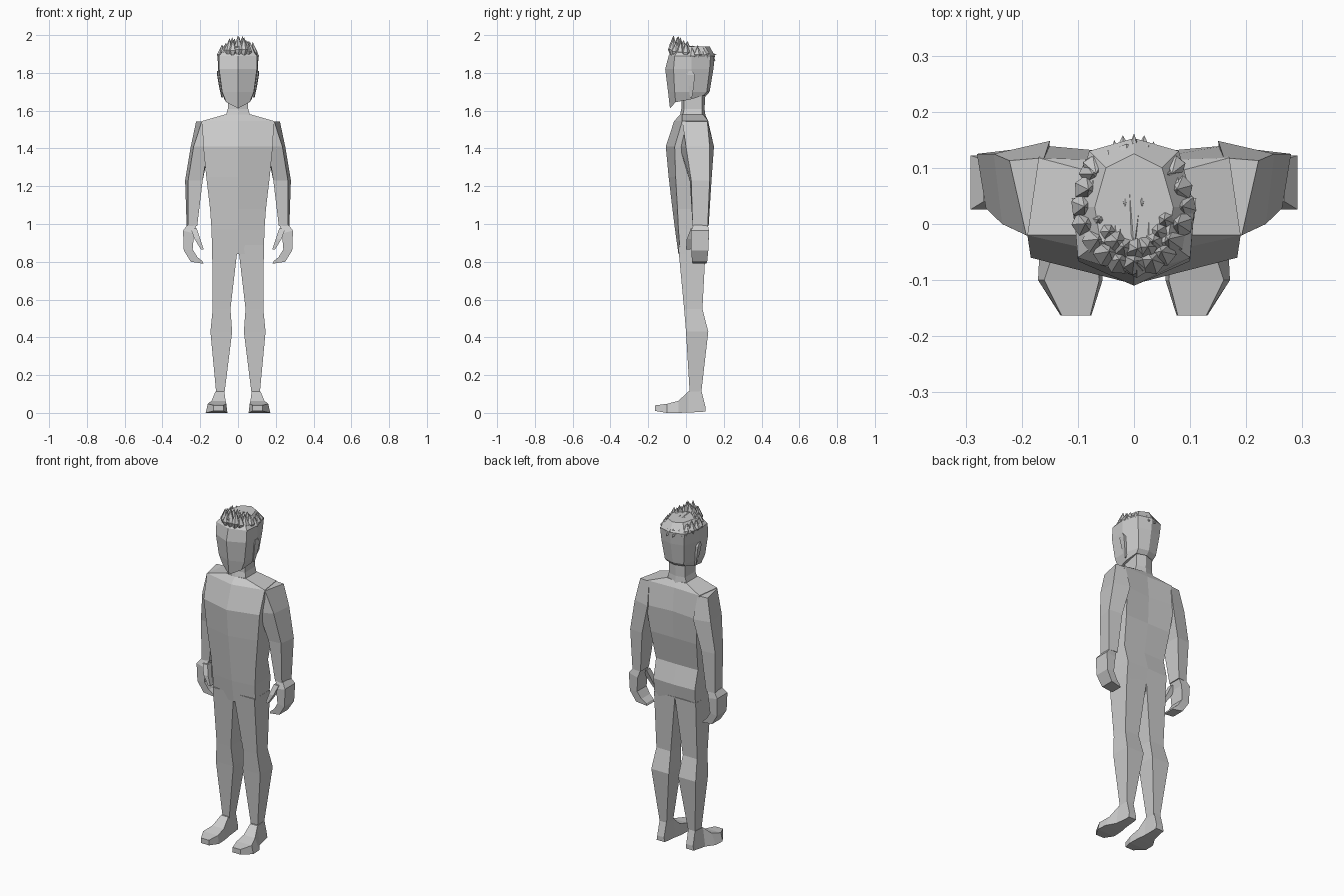
import bpy, bmesh, math, random
from mathutils import Vector, Matrix

random.seed(4)
grey = bpy.data.materials.new("plain_grey")
grey.diffuse_color = (0.6, 0.6, 0.6, 1)


def finish(name, bm, mirror=False):
    bmesh.ops.recalc_face_normals(bm, faces=bm.faces)
    mesh = bpy.data.meshes.new(name)
    bm.to_mesh(mesh)
    bm.free()
    mesh.materials.append(grey)
    obj = bpy.data.objects.new(name, mesh)
    bpy.context.collection.objects.link(obj)
    if mirror:
        obj.modifiers.new("mirror", 'MIRROR').use_mirror_merge = False
    return obj


def loft(name, rings, mirror=False):
    """Skin a list of closed rings of 3D points and cap the ends."""
    bm = bmesh.new()
    rows = [[bm.verts.new(p) for p in ring] for ring in rings]
    n = len(rows[0])
    for a, b in zip(rows, rows[1:]):
        for i in range(n):
            j = (i + 1) % n
            bm.faces.new((a[i], a[j], b[j], b[i]))
    bm.faces.new(rows[0])
    bm.faces.new(rows[-1])
    return finish(name, bm, mirror)


def symmetric(half):
    """Close a half ring that starts and ends on the centre line."""
    return half + [(-x, y, z) for x, y, z in reversed(half[1:-1])]


def box_ring(z, x0, x1, y0, y1):
    return [(x0, y0, z), (x1, y0, z), (x1, y1, z), (x0, y1, z)]


# Torso: height, front centre y, front corner, back corner, back centre y
torso = [
    (0.84, -.040, (.137, -.030), (.135, .100), .092),
    (0.97, -.058, (.140, -.040), (.136, .112), .118),
    (1.08, -.072, (.148, -.045), (.138, .085), .088),
    (1.25, -.092, (.168, -.055), (.152, .118), .118),
    (1.41, -.107, (.184, -.060), (.165, .140), .125),
    (1.545, -.063, (.190, -.020), (.170, .118), .112),
    (1.58, -.030, (.068, -.020), (.065, .090), .100),
]
loft("torso", [symmetric([(0, f, z), (*a, z), (*b, z), (0, k, z)])
               for z, f, a, b, k in torso])

# Neck
loft("neck", [symmetric([(0, f, z), (w, f + .015, z), (w, .085, z), (0, k, z)])
              for z, w, f, k in [(1.56, .068, -.035, .105), (1.61, .054, -.025, .098),
                                 (1.72, .054, -.025, .105)]])

# Head: jaw ring slopes up to the nape
head = [symmetric([(0, -.085, 1.612), (.062, -.055, 1.645), (.072, .025, 1.66),
                   (.058, .092, 1.68), (0, .108, 1.68)])]
for z, f, a, s, b, k in [
        (1.70, -.095, (.084, -.060), (.088, .025), (.062, .110), .125),
        (1.82, -.110, (.100, -.066), (.106, .030), (.075, .125), .145),
        (1.89, -.092, (.100, -.060), (.108, .030), (.080, .130), .153),
        (1.94, -.050, (.060, -.030), (.070, .030), (.050, .100), .125)]:
    head.append(symmetric([(0, f, z), (*a, z), (*s, z), (*b, z), (0, k, z)]))
loft("head", head)

# Ears
loft("ear", [[(.08, y0, z), (x, y0, z), (x + .004, y1, z), (.08, y1, z)]
             for z, x, y0, y1 in [(1.67, .084, .022, .032), (1.73, .097, .012, .042),
                                  (1.79, .107, .006, .046), (1.81, .106, .014, .034)]], True)

# Arms: inner front, outer front, outer back, inner back
arm = [
    (1.542, (.150, -.012), (.192, -.020), (.222, .113), (.160, .118)),
    (1.41, (.160, -.035), (.235, .000), (.250, .125), (.150, .148)),
    (1.23, (.187, .020), (.264, .028), (.280, .125), (.195, .135)),
    (0.99, (.216, .040), (.264, .035), (.272, .115), (.216, .120)),
]
loft("arm", [[(*p, z) for p in pts] for z, *pts in arm], True)

# Hands with curled fingers: inner xz, outer xz, front y, back y
hand = [((.220, .995), (.268, .995), .040, .115), ((.233, .950), (.291, .965), .026, .122),
        ((.240, .865), (.287, .860), .028, .118), ((.215, .825), (.250, .800), .032, .112),
        ((.188, .803), (.183, .790), .036, .106)]
loft("hand", [[(a, f, b), (c, f, d), (c, k, d), (a, k, b)]
              for (a, b), (c, d), f, k in hand], True)

# Thumbs
loft("thumb", [box_ring(.975, .218, .250, .025, .060), box_ring(.92, .200, .230, .004, .040),
               box_ring(.866, .182, .197, .000, .025)], True)

# Legs
loft("leg", [box_ring(*r) for r in [(.89, .000, .137, -.042, .105),
                                    (.55, .040, .134, -.010, .087),
                                    (.43, .031, .146, .000, .118),
                                    (.10, .072, .115, .020, .080)]], True)

# Feet: y, sole x range, top x range, sole z, top z
foot = [(.102, .070, .122, .073, .118, .008, .035), (.082, .070, .122, .072, .117, .005, .115),
        (.012, .066, .135, .072, .120, .002, .112), (-.04, .058, .168, .066, .140, .000, .064),
        (-.10, .056, .171, .062, .160, .000, .048), (-.163, .076, .131, .078, .129, .010, .040)]
loft("foot", [[(a, y, s), (b, y, s), (d, y, t), (c, y, t)]
              for y, a, b, c, d, s, t in foot], True)


def lock(bm, base, tip, width, depth, belly=.45):
    """A faceted lock of hair, pointed at both ends."""
    base, tip = Vector(base), Vector(tip)
    axis = tip - base
    rot = axis.to_track_quat('Z', 'Y').to_matrix()
    ends = [bm.verts.new(base), bm.verts.new(tip)]
    turn = random.uniform(0, .6)
    ring = []
    for i in range(6):
        a = i * math.tau / 6 + turn
        ring.append(bm.verts.new(base + axis * belly +
                    rot @ Vector((math.cos(a) * width, math.sin(a) * depth, 0))))
    for i in range(6):
        for end in ends:
            bm.faces.new((ring[i], ring[(i + 1) % 6], end))


# Fringe of upright tufts round the front and sides
bm = bmesh.new()
count = 15
for i in range(count):
    a = math.radians(-217 + 254 * i / (count - 1))
    front = max(0, -math.sin(a))
    out = Vector((math.cos(a), math.sin(a), 0))
    centre = Vector((.098 * out.x, .03 + .112 * out.y, 0))
    base = centre - out * .006 + Vector((0, 0, 1.855 + .012 * front + random.uniform(-.006, .006)))
    tip = centre - out * .014 + Vector((random.uniform(-.008, .008), 0,
                                        1.94 + .045 * front + random.uniform(-.01, .01)))
    lock(bm, base, tip, .025, .023)
    if front > .2:
        lock(bm, base - out * .03 + Vector((0, 0, .03)), tip - out * .024 + Vector((0, 0, .006)),
             .02, .02)
lock(bm, (0, -.075, 1.89), (0, -.066, 2.0), .02, .02)
finish("hair_fringe", bm)

# Long locks swept back over the crown
bm = bmesh.new()
for x, y0, y1, z0, z1 in [(0, -.04, .162, 1.945, 1.895), (.035, -.045, .148, 1.945, 1.885),
                          (-.035, -.045, .150, 1.945, 1.885), (.065, -.03, .135, 1.935, 1.875),
                          (-.065, -.03, .135, 1.935, 1.875), (.018, .03, .158, 1.945, 1.865),
                          (-.020, .03, .158, 1.945, 1.865)]:
    lock(bm, (x * .8, y0, z0), (x, y1, z1), .028, .026, .6)
finish("hair_crown", bm)

# Short locks hanging at the back of the head
bm = bmesh.new()
for x in (-.075, -.045, -.015, .015, .045, .075):
    y = .146 - abs(x) * .35
    lock(bm, (x * .9, y - .03, 1.935), (x, y + .004, 1.85), .022, .018)
finish("hair_back", bm)
